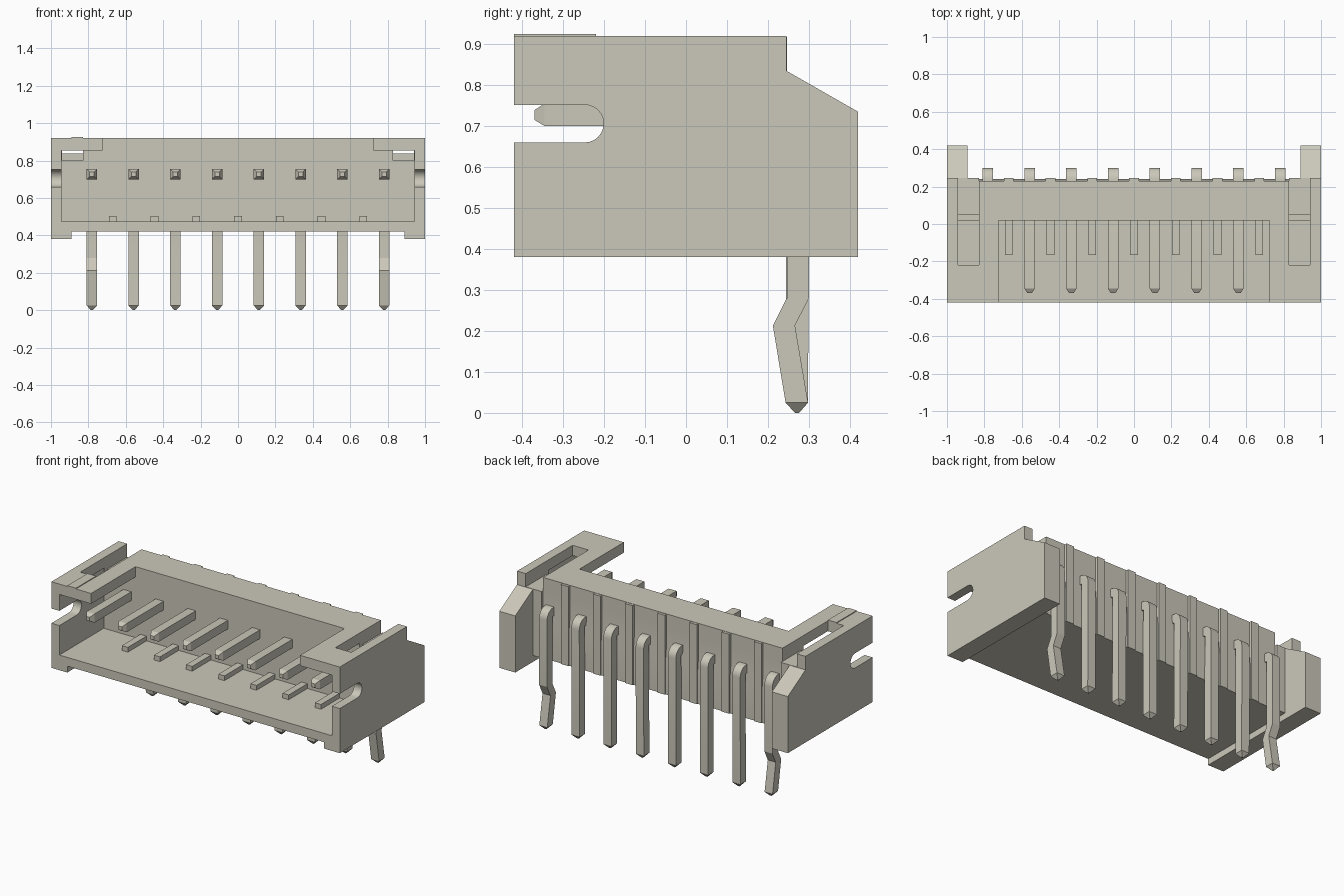
import bpy, bmesh, math

if "Cube" in bpy.data.objects:
    bpy.data.objects.remove(bpy.data.objects["Cube"], do_unlink=True)

# Single warm grey plastic
grey = bpy.data.materials.new("warm_grey")
colour = (0.60, 0.58, 0.49, 1)
grey.diffuse_color = colour
grey.use_nodes = True
grey.node_tree.nodes["Principled BSDF"].inputs["Base Color"].default_value = colour


def finish(name, bm):
    bmesh.ops.recalc_face_normals(bm, faces=bm.faces)
    mesh = bpy.data.meshes.new(name)
    bm.to_mesh(mesh)
    bm.free()
    mesh.materials.append(grey)
    ob = bpy.data.objects.new(name, mesh)
    bpy.context.collection.objects.link(ob)
    return ob


def extrude_x(name, profile, x0, x1):
    """Extrude a (y, z) profile from x0 to x1."""
    bm = bmesh.new()
    face = bm.faces.new([bm.verts.new((x0, y, z)) for y, z in profile])
    new = bmesh.ops.extrude_face_region(bm, geom=[face])["geom"]
    bmesh.ops.translate(bm, vec=(x1 - x0, 0, 0),
                        verts=[v for v in new if isinstance(v, bmesh.types.BMVert)])
    return finish(name, bm)


def box(name, x0, x1, y0, y1, z0, z1):
    return extrude_x(name, [(y0, z0), (y1, z0), (y1, z1), (y0, z1)], x0, x1)


def combine(target, tool, operation):
    mod = target.modifiers.new("combine", 'BOOLEAN')
    mod.operation = operation
    mod.solver = 'EXACT'
    mod.object = tool
    bpy.context.view_layer.objects.active = target
    bpy.ops.object.modifier_apply(modifier=mod.name)
    bpy.data.objects.remove(tool, do_unlink=True)


def select_only(ob):
    bpy.ops.object.select_all(action='DESELECT')
    ob.select_set(True)
    bpy.context.view_layer.objects.active = ob


# Housing: middle block with a slightly bulged lower back, plus two end walls
middle = [(-0.42, 0.42), (0.24, 0.42), (0.24, 0.63), (0.23, 0.72),
          (0.23, 0.92), (-0.42, 0.92)]
end = [(-0.42, 0.38), (0.42, 0.38), (0.42, 0.735), (0.245, 0.835),
       (0.245, 0.92), (-0.42, 0.92)]
housing = extrude_x("housing", middle, -0.92, 0.92)
for s in (-1, 1):
    combine(housing, extrude_x("end", end, *sorted((s * 0.89, s))), 'UNION')
    combine(housing, box("corner", *sorted((s * 0.83, s * 0.91)), 0.1, 0.245, 0.42, 0.92), 'UNION')

# Mating cavity and the open top window
combine(housing, box("cavity", -0.945, 0.945, -0.6, 0.02, 0.475, 0.855), 'DIFFERENCE')
combine(housing, box("window", -0.725, 0.725, -0.6, 0.02, 0.7, 1.1), 'DIFFERENCE')

# Rounded side notches and stepped top slots
notch = [(-0.6, 0.66)]
for i in range(13):
    a = -math.pi / 2 + math.pi * i / 12
    notch.append((-0.247 + 0.046 * math.cos(a), 0.706 + 0.046 * math.sin(a)))
notch.append((-0.6, 0.752))
for s in (-1, 1):
    combine(housing, extrude_x("notch", notch, *sorted((s * 0.9, s * 1.1))), 'DIFFERENCE')
    xs = sorted((s * 0.83, s * 0.94))
    combine(housing, box("slot", *xs, -0.22, 0.05, 0.80, 1.1), 'DIFFERENCE')
    combine(housing, box("slot_rear", *xs, 0.04, 0.6, 0.837, 1.1), 'DIFFERENCE')
select_only(housing)
bpy.ops.object.shade_smooth_by_angle(angle=math.radians(25))

# Thin raised marker on the top corner
box("corner_marker", -0.89, -0.83, -0.42, -0.22, 0.915, 0.925)

# Cavity floor ribs and back ribs between the pins
pitch = 0.2232
for i in range(7):
    x = (i - 3) * pitch
    box(f"floor_rib_{i + 1}", x - 0.021, x + 0.021, -0.165, 0.03, 0.46, 0.505)
    box(f"back_rib_{i + 1}", x - 0.026, x + 0.026, 0.2, 0.247, 0.42, 0.918)


def pin(name, x, kinked):
    """Square pin swept through cross-sections: outer point, inner point, half width."""
    w = 0.0275
    rings = [((-0.37, 0.739), (-0.37, 0.715), 0.012), ((-0.345, 0.755), (-0.345, 0.70), w)]
    for i in range(7):
        a = math.pi / 2 * (1 - i / 6)
        c, s = math.cos(a), math.sin(a)
        rings.append(((0.24 + 0.06 * c, 0.695 + 0.06 * s),
                      (0.24 + 0.006 * c, 0.695 + 0.006 * s), w))
    if kinked:
        rings += [((0.30, 0.28), (0.246, 0.28), w), ((0.266, 0.213), (0.212, 0.213), w)]
    rings += [((0.298, 0.025), (0.243, 0.025), w), ((0.276, 0.0), (0.266, 0.0), 0.005)]
    bm = bmesh.new()
    loops = [[bm.verts.new((x + sx * h, *p)) for sx, p in
              ((-1, o), (1, o), (1, n), (-1, n))] for o, n, h in rings]
    for a, b in zip(loops, loops[1:]):
        for k in range(4):
            m = (k + 1) % 4
            bm.faces.new((a[k], a[m], b[m], b[k]))
    bm.faces.new(loops[0])
    bm.faces.new(loops[-1])
    ob = finish(name, bm)
    select_only(ob)
    bpy.ops.object.shade_smooth_by_angle(angle=math.radians(20))


# Row of eight bent pins, the outer two kinked
for i in range(8):
    pin(f"pin_{i + 1}", (i - 3.5) * pitch, i in (0, 7))
